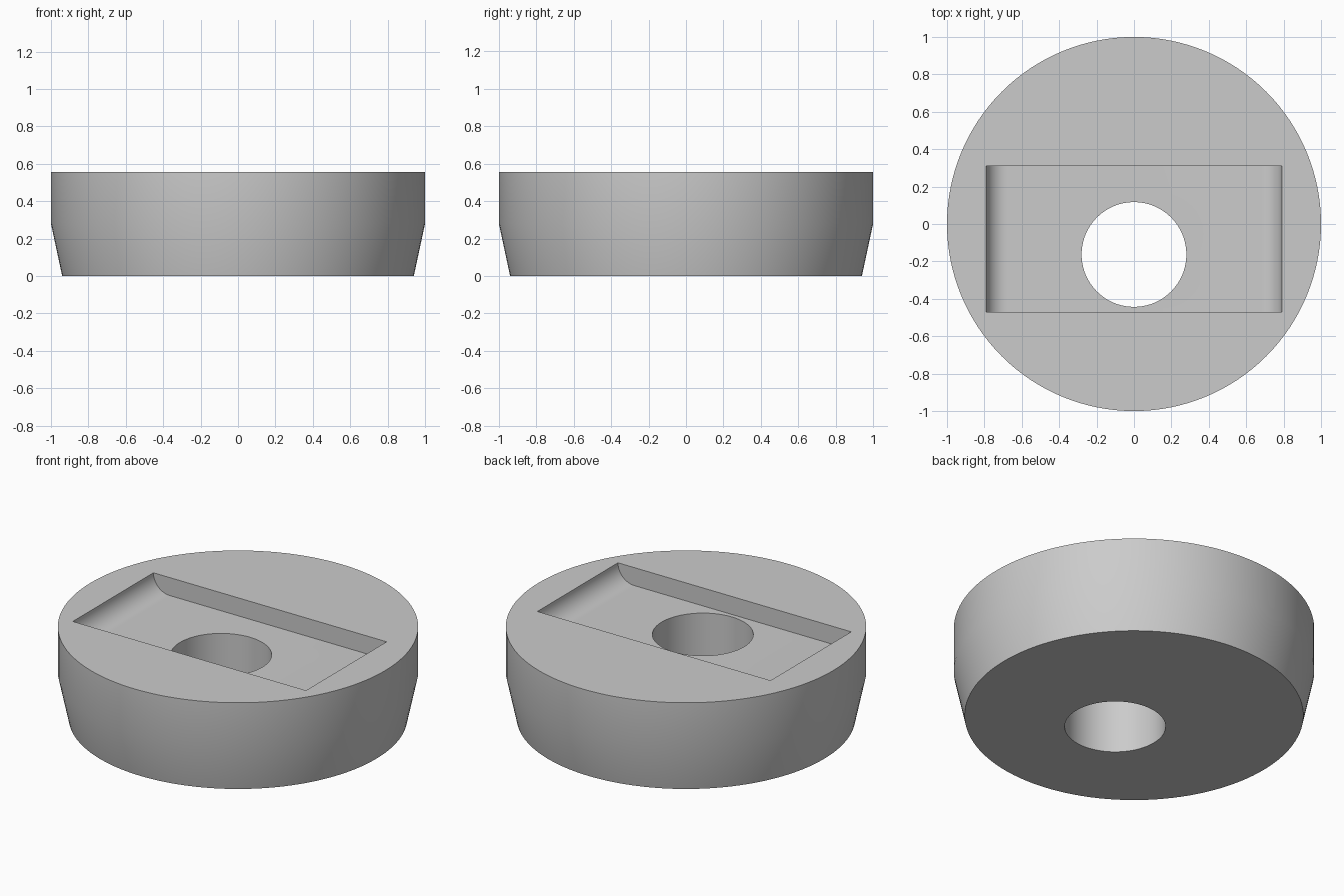
import bpy, bmesh, math

if "Cube" in bpy.data.objects:
    bpy.data.objects.remove(bpy.data.objects["Cube"])

SEG = 128
HEIGHT = 0.556
FLOOR = 0.446          # pocket floor height
R = HEIGHT - FLOOR     # fillet radius at pocket ends

grey = bpy.data.materials.new("plain grey")
grey.diffuse_color = (0.6, 0.6, 0.6, 1)
grey.use_nodes = True
grey.node_tree.nodes["Principled BSDF"].inputs["Base Color"].default_value = grey.diffuse_color


def new_object(name, bm):
    bmesh.ops.recalc_face_normals(bm, faces=bm.faces)
    mesh = bpy.data.meshes.new(name)
    bm.to_mesh(mesh)
    bm.free()
    mesh.materials.append(grey)
    obj = bpy.data.objects.new(name, mesh)
    bpy.context.collection.objects.link(obj)
    return obj


def loft(name, rings):
    """Closed solid through equal-length rings of points."""
    bm = bmesh.new()
    loops = [[bm.verts.new(p) for p in ring] for ring in rings]
    for a, b in zip(loops, loops[1:]):
        for i in range(len(a)):
            j = (i + 1) % len(a)
            bm.faces.new((a[i], a[j], b[j], b[i]))
    bm.faces.new(loops[0])
    bm.faces.new(loops[-1])
    return new_object(name, bm)


def circle(r, z, cy=0.0):
    return [(r * math.cos(2 * math.pi * i / SEG),
             cy + r * math.sin(2 * math.pi * i / SEG), z) for i in range(SEG)]


# Round body with a tapered lower half
body = loft("round_body", [circle(0.94, 0), circle(1, 0.28), circle(1, HEIGHT)])

# Pocket cutter: rounded-bottom section swept along y
arc = [(0.79 - R + R * math.sin(t), HEIGHT - R * math.cos(t))
       for t in (math.pi / 2 * i / 16 for i in range(17))]
section = arc + [(0.79, 0.7), (-0.79, 0.7)] + [(-x, z) for x, z in reversed(arc)]
pocket = loft("pocket_cutter", [[(x, y, z) for x, z in section] for y in (-0.47, 0.31)])

# Offset through-hole cutter
hole = loft("hole_cutter", [circle(0.28, -0.2, -0.163), circle(0.28, 0.8, -0.163)])

for cutter in (pocket, hole):
    mod = body.modifiers.new(cutter.name, 'BOOLEAN')
    mod.operation = 'DIFFERENCE'
    mod.solver = 'EXACT'
    mod.object = cutter
    bpy.context.view_layer.objects.active = body
    bpy.ops.object.modifier_apply(modifier=mod.name)
    bpy.data.objects.remove(cutter)

# Smooth curved walls, sharp rims
bpy.ops.object.select_all(action='DESELECT')
body.select_set(True)
bpy.context.view_layer.objects.active = body
bpy.ops.object.shade_smooth_by_angle(angle=math.radians(30))
